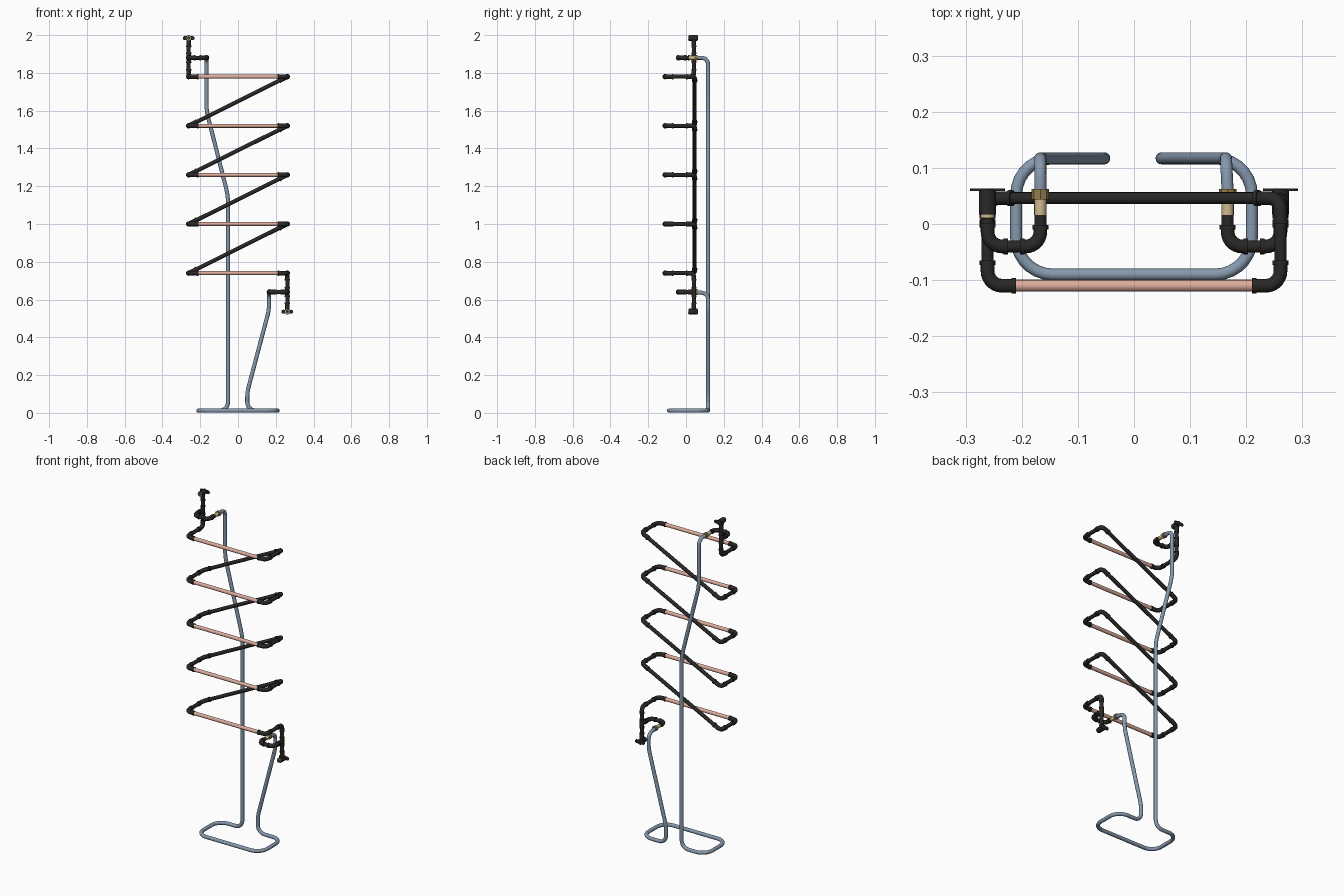
import bpy, math
from mathutils import Vector as V

if "Cube" in bpy.data.objects:
    bpy.data.objects.remove(bpy.data.objects["Cube"])


def material(name, rgb):
    m = bpy.data.materials.new(name)
    m.diffuse_color = (*rgb, 1)
    m.use_nodes = True
    m.node_tree.nodes["Principled BSDF"].inputs["Base Color"].default_value = m.diffuse_color
    return m


STEEL = material("blue_grey_steel", (0.24, 0.32, 0.42))
BLACK = material("black_pipe", (0.022, 0.021, 0.02))
COPPER = material("copper_pink", (0.72, 0.41, 0.33))
TAN = material("pale_brass", (0.62, 0.50, 0.27))
BRASS = material("dark_brass", (0.30, 0.21, 0.07))


def rounded(points, radii):
    """Polyline with each inner corner replaced by an arc."""
    pts = [V(p) for p in points]
    if not isinstance(radii, (list, tuple)):
        radii = [radii] * (len(pts) - 2)
    out = [pts[0]]
    for a, b, c, r in zip(pts, pts[1:], pts[2:], radii):
        u, w = (a - b).normalized(), (c - b).normalized()
        half = u.angle(w) / 2
        d = r / math.tan(half)
        centre = b + (u + w).normalized() * (r / math.sin(half))
        s, e = b + u * d - centre, b + w * d - centre
        ang = math.pi - 2 * half
        n = max(3, round(ang / math.radians(13)))
        for i in range(n + 1):
            t = i / n
            out.append(centre + (s * math.sin((1 - t) * ang) + e * math.sin(t * ang)) / math.sin(ang))
    return out + [pts[-1]]


def tubes(name, paths, radius, mat, res=6):
    """Solid round tubes along one or more paths."""
    cu = bpy.data.curves.new(name, 'CURVE')
    cu.dimensions = '3D'
    cu.bevel_depth, cu.bevel_resolution, cu.use_fill_caps = radius, res, True
    for path in paths:
        sp = cu.splines.new('POLY')
        sp.points.add(len(path) - 1)
        for p, co in zip(sp.points, path):
            p.co = (*co, 1)
    tmp = bpy.data.objects.new(name + "_tmp", cu)
    bpy.context.collection.objects.link(tmp)
    bpy.context.view_layer.update()
    me = bpy.data.meshes.new_from_object(tmp.evaluated_get(bpy.context.evaluated_depsgraph_get()))
    bpy.data.objects.remove(tmp)
    me.materials.clear()
    me.materials.append(mat)
    for p in me.polygons:
        p.material_index = 0
    ob = bpy.data.objects.new(name, me)
    bpy.context.collection.objects.link(ob)
    bpy.ops.object.select_all(action='DESELECT')
    ob.select_set(True)
    bpy.context.view_layer.objects.active = ob
    bpy.ops.object.shade_smooth_by_angle(angle=math.radians(40))
    return ob


R = 0.0107           # pipe radius
X, YF, YB = 0.261, -0.11, 0.046
STEP, TOP = 0.26, 1.78
elbows, collars, pipes, rods = [], [], [], []


def collar(p, direction):
    d = V(direction).normalized() * 0.004
    collars.append([V(p) - d, V(p) + d])


def elbow(a, b, c, r=0.026):
    a, b, c = V(a), V(b), V(c)
    elbows.append(rounded([a, b, c], r))
    for end in (a, c):
        d = (b - end).normalized()
        collar(end + d * 0.004, d)


# Stand: one continuous bent tube
FX, FY, Z0 = 0.167, 0.117, 0.012
stand = [(-FX, 0.055, 1.88), (-FX, FY, 1.88), (-FX, FY, 1.60), (-0.053, FY, 1.15),
         (-0.053, FY, Z0), (-0.21, FY, Z0), (-0.21, -0.09, Z0), (0.21, -0.09, Z0),
         (0.21, FY, Z0), (0.049, FY, Z0), (0.049, FY, 0.11), (0.164, FY, 0.545),
         (0.164, FY, 0.635), (FX, 0.055, 0.637)]
tubes("stand_tube", [rounded(stand, [.035, .3, .3, .045, .065, .065, .065, .065, .045, .2, .2, .035])], R, STEEL)

# Coil: copper rods at the front, sloping black pipes at the back
for i in range(5):
    z = TOP - STEP * i
    rods.append([V((-0.215, YF, z)), V((0.215, YF, z))])
    for s in (-1, 1):
        elbow((s * 0.21, YF, z), (s * X, YF, z), (s * X, -0.065, z))
        pipes.append([V((s * X, -0.07, z)), V((s * X, 0.005, z))])
    if i < 4:
        a, b = V((X, YB, z)), V((-X, YB, z - STEP))
        d = (b - a).normalized() * 0.05
        elbow((X, 0, z), a, a + d, 0.022)
        elbow((-X, 0, z - STEP), b, b - d, 0.022)
        pipes.append([a + d * 0.9, b - d * 0.9])

# End assemblies: top left, and the same turned upside down at bottom right
MID = TOP - 2 * STEP
ends = {k: [] for k in ("union", "nut", "spout", "spout_ring", "spout_bore", "ear", "bar")}
for s in (1, -1):
    def P(x, y, z):
        return V((s * x, y, MID + s * (z - MID)))
    y = 0.042
    up = P(0, 0, 1) - P(0, 0, 0)
    # riser with tee
    elbow(P(-X, 0, TOP), P(-X, y, TOP), P(-X, y, TOP + 0.04), 0.022)
    pipes.append([P(-X, y, TOP + 0.03), P(-X, y, 1.985)])
    elbows.append([P(-X, y, 1.853), P(-X, y, 1.907)])
    elbows.append([P(-X, y, 1.88), P(-X, 0.012, 1.88)])
    for z in (1.857, 1.903):
        collar(P(-X, y, z), up)
    collar(P(-X, 0.014, 1.88), (0, 1, 0))
    # forward loop back to the stand
    elbow(P(-X, 0.002, 1.88), P(-X, -0.04, 1.88), P(-0.225, -0.04, 1.88))
    elbow(P(-0.203, -0.04, 1.88), P(-FX, -0.04, 1.88), P(-FX, -0.002, 1.88))
    pipes.append([P(-X, 0.012, 1.88), P(-X, 0, 1.88)])
    pipes.append([P(-0.23, -0.04, 1.88), P(-0.198, -0.04, 1.88)])
    pipes.append([P(-FX, -0.005, 1.88), P(-FX, 0.018, 1.88)])
    ends["union"].append([P(-FX, 0.016, 1.88), P(-FX, 0.05, 1.88)])
    ends["nut"].append([P(-FX, 0.044, 1.88), P(-FX, 0.062, 1.88)])
    # wall elbow with two mounting ears
    zt = 1.984
    elbows.append([P(-X, y, 1.935), P(-X, y, zt)])
    collar(P(-X, y, 1.94), up)
    ends["spout"].append([P(-X, 0.017, zt), P(-X, 0.062, zt)])
    ends["spout_ring"].append([P(-X, 0.011, zt), P(-X, 0.02, zt)])
    ends["spout_bore"].append([P(-X, 0.0105, zt), P(-X, 0.015, zt)])
    for e in (-0.021, 0.021):
        ends["ear"].append([P(-X + e, 0.059, zt), P(-X + e, 0.063, zt)])
    bpy.ops.mesh.primitive_cube_add(size=1, location=P(-X, 0.061, zt))
    bar = bpy.context.object
    bar.name = "mounting_bar"
    bar.scale = (0.042, 0.004, 0.02)
    bar.data.materials.append(BLACK)

tubes("copper_rods", rods, R, COPPER)
tubes("black_pipes", pipes, R, BLACK)
tubes("elbow_fittings", elbows, 0.0122, BLACK)
tubes("fitting_collars", collars, 0.0142, BLACK)
tubes("unions", ends["union"], 0.0108, TAN)
tubes("union_nuts", ends["nut"], 0.0155, BRASS, 2)
tubes("wall_elbow_spouts", ends["spout"], 0.0155, BLACK)
tubes("spout_rings", ends["spout_ring"], 0.0125, TAN)
tubes("spout_bores", ends["spout_bore"], 0.008, BLACK)
tubes("mounting_ears", ends["ear"], 0.0105, BLACK)
